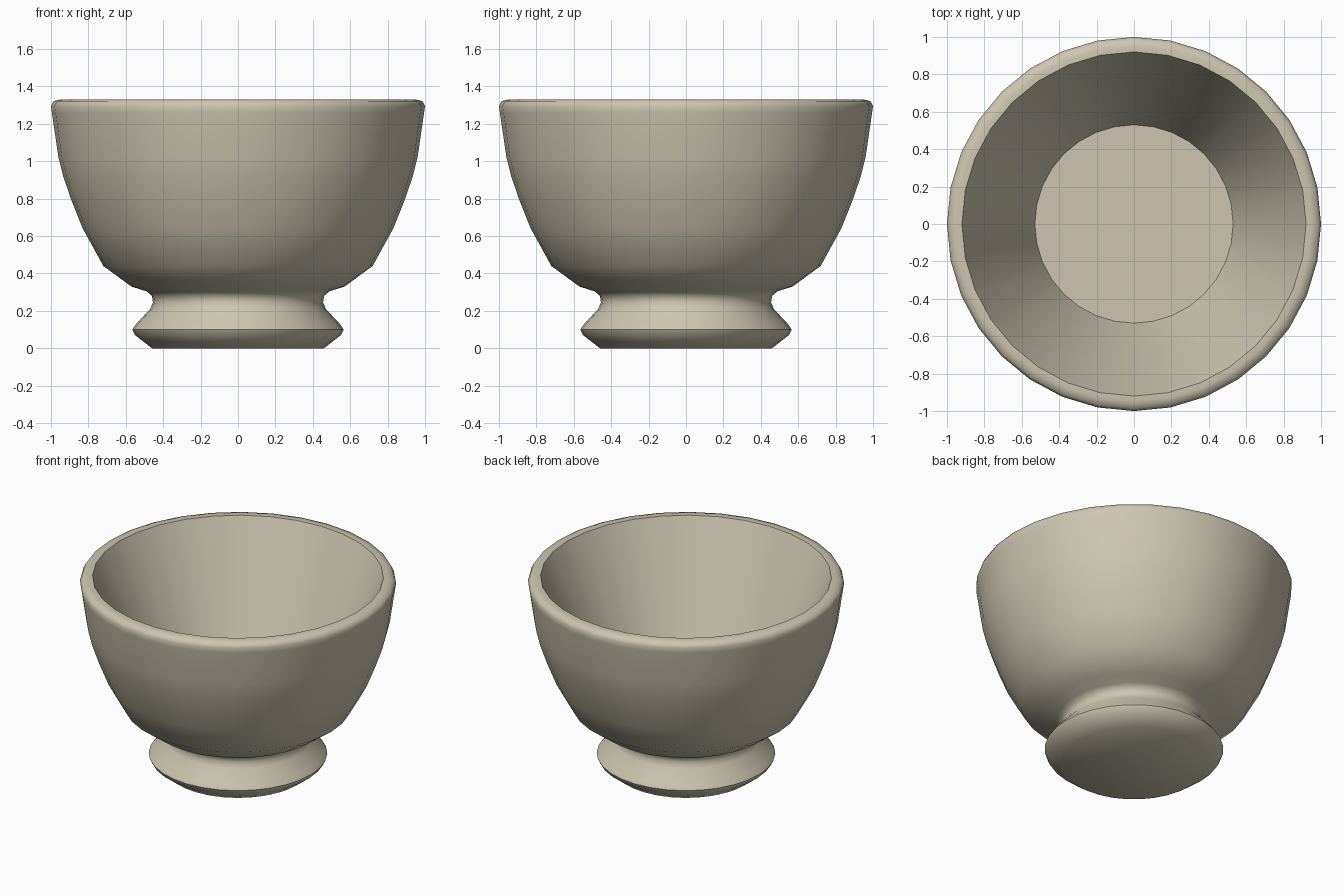
import bpy
import bmesh
from math import pi, radians
from mathutils import Vector

cube = bpy.data.objects.get("Cube")
if cube:
    bpy.data.objects.remove(cube, do_unlink=True)

SIDES = 32

# One stoneware colour
stone = bpy.data.materials.new("warm_beige_stoneware")
stone.use_nodes = True
colour = (0.61, 0.56, 0.44, 1.0)
stone.diffuse_color = colour
shader = stone.node_tree.nodes["Principled BSDF"]
shader.inputs["Base Color"].default_value = colour
shader.inputs["Roughness"].default_value = 0.8


def lathe(name, profile, material):
    """Turn a radius/height profile around the z axis."""
    bm = bmesh.new()
    verts = [bm.verts.new((r, 0, z)) for r, z in profile]
    edges = [bm.edges.new(pair) for pair in zip(verts, verts[1:])]
    bmesh.ops.spin(bm, geom=verts + edges, cent=Vector(), axis=Vector((0, 0, 1)),
                   angle=2 * pi, steps=SIDES)
    bmesh.ops.remove_doubles(bm, verts=bm.verts, dist=0.0005)
    bmesh.ops.recalc_face_normals(bm, faces=bm.faces)
    mesh = bpy.data.meshes.new(name)
    bm.to_mesh(mesh)
    bm.free()
    mesh.materials.append(material)
    obj = bpy.data.objects.new(name, mesh)
    bpy.context.collection.objects.link(obj)
    bpy.ops.object.select_all(action="DESELECT")
    obj.select_set(True)
    bpy.context.view_layer.objects.active = obj
    bpy.ops.object.shade_smooth_by_angle(angle=radians(55))
    return obj


# Flared foot and narrow neck
foot = [(0, 0), (0.46, 0), (0.55, 0.07), (0.565, 0.1), (0.545, 0.13),
        (0.47, 0.21), (0.455, 0.245), (0.46, 0.28), (0.49, 0.305)]
# Rounded outer wall
wall = [(0.57, 0.33), (0.72, 0.44), (0.83, 0.64), (0.89, 0.79),
        (0.935, 0.92), (0.96, 1.02)]
# Soft rim, then straight inner wall down to the flat floor
rim = [(0.995, 1.26), (1.0, 1.295), (0.986, 1.322), (0.95, 1.33), (0.92, 1.33)]
inside = [(0.53, 0.43), (0, 0.43)]

lathe("footed_bowl", foot + wall + rim + inside, stone)
